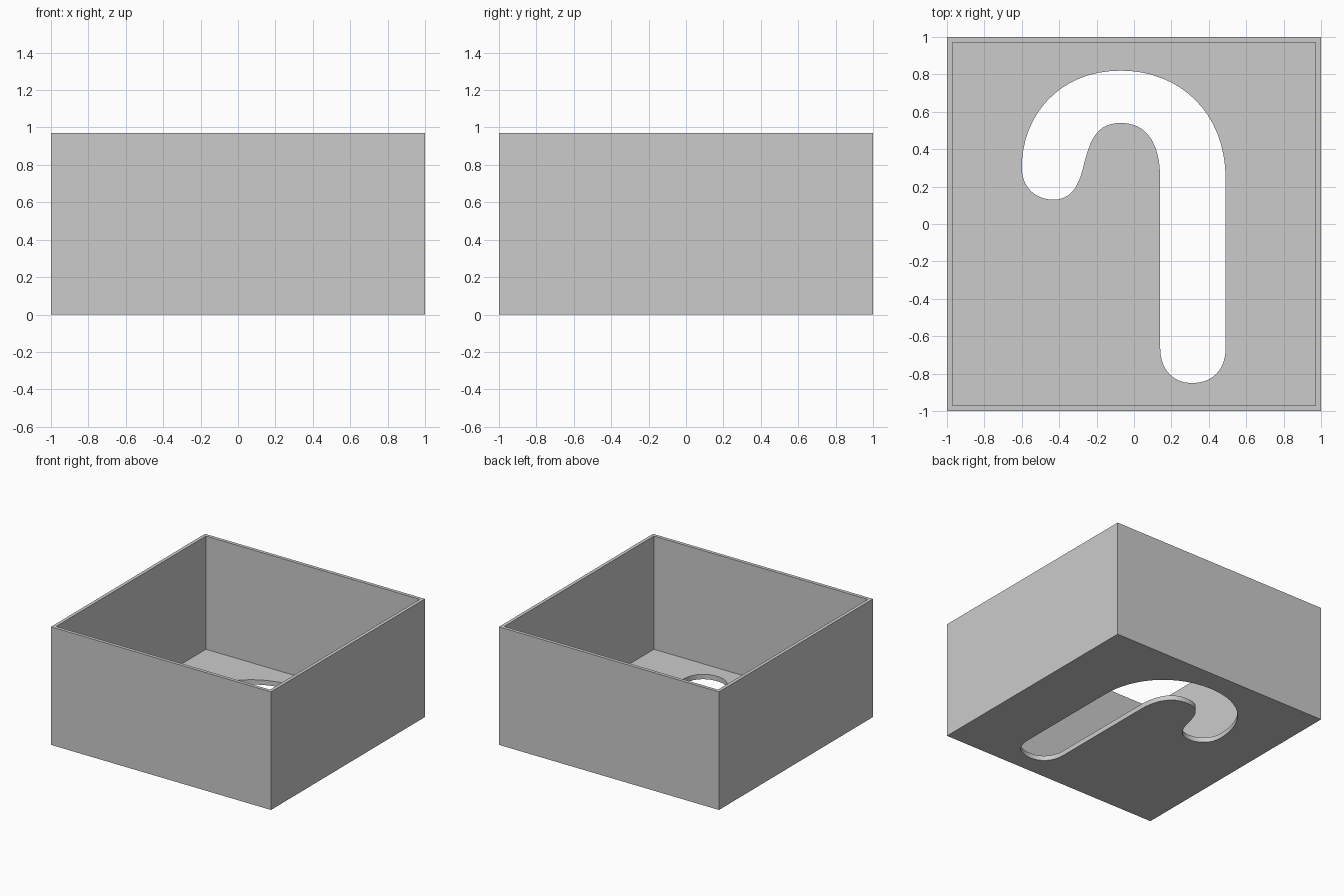
import bpy
import bmesh
from mathutils import Vector
from mathutils.geometry import interpolate_bezier

cube = bpy.data.objects.get("Cube")
if cube:
    bpy.data.objects.remove(cube, do_unlink=True)

HEIGHT, WALL, FLOOR = 0.97, 0.04, 0.04

grey = bpy.data.materials.new("plain grey")
grey.use_nodes = True
grey.diffuse_color = (0.6, 0.6, 0.6, 1)
grey.node_tree.nodes["Principled BSDF"].inputs["Base Color"].default_value = grey.diffuse_color


def make_object(name, bm):
    bmesh.ops.recalc_face_normals(bm, faces=bm.faces)
    mesh = bpy.data.meshes.new(name)
    bm.to_mesh(mesh)
    bm.free()
    mesh.materials.append(grey)
    obj = bpy.data.objects.new(name, mesh)
    bpy.context.collection.objects.link(obj)
    return obj


# Open box: inset the top face and push it down to the floor
bm = bmesh.new()
bmesh.ops.create_cube(bm, size=2)
for v in bm.verts:
    v.co.z = HEIGHT if v.co.z > 0 else 0
top = max(bm.faces, key=lambda f: f.calc_center_median().z)
bmesh.ops.inset_individual(bm, faces=[top], thickness=WALL)
inner = bmesh.ops.extrude_discrete_faces(bm, faces=[top])["faces"][0]
bmesh.ops.translate(bm, verts=inner.verts, vec=(0, 0, FLOOR - HEIGHT))
bmesh.ops.remove_doubles(bm, verts=bm.verts, dist=1e-5)
box = make_object("open_box", bm)

# Outline of the hooked slot: knot, outgoing handle, incoming handle
segments = [
    ((0.14, -0.66), (0.14, -0.78), (0.21, -0.85)),
    ((0.31, -0.85), (0.42, -0.85), (0.49, -0.78)),
    ((0.49, -0.66), None, None),
    ((0.49, 0.24), (0.49, 0.60), (0.24, 0.82)),
    ((-0.07, 0.82), (-0.40, 0.82), (-0.60, 0.58)),
    ((-0.60, 0.30), (-0.60, 0.20), (-0.53, 0.13)),
    ((-0.43, 0.13), (-0.34, 0.13), (-0.295, 0.20)),
    ((-0.27, 0.31), (-0.235, 0.45), (-0.20, 0.54)),
    ((-0.07, 0.54), (0.07, 0.54), (0.14, 0.43)),
    ((0.14, 0.24), None, None),
]
outline = []
for i, (knot, out, into) in enumerate(segments):
    end = segments[(i + 1) % len(segments)][0]
    if out:
        pts = interpolate_bezier(*(Vector(p) for p in (knot, out, into, end)), 17)
        outline += [p.to_2d() for p in pts[:-1]]
    else:
        outline.append(Vector(knot))

# Slot cutter, cut through the floor
bm = bmesh.new()
face = bm.faces.new([bm.verts.new((p.x, p.y, -0.2)) for p in outline])
side = bmesh.ops.extrude_face_region(bm, geom=[face])["geom"]
bmesh.ops.translate(bm, verts=[g for g in side if isinstance(g, bmesh.types.BMVert)], vec=(0, 0, 0.5))
cutter = make_object("slot_cutter", bm)
cutter.hide_render = True

cut = box.modifiers.new("slot", "BOOLEAN")
cut.operation = "DIFFERENCE"
cut.solver = "EXACT"
cut.object = cutter
bpy.ops.object.select_all(action="DESELECT")
box.select_set(True)
bpy.context.view_layer.objects.active = box
bpy.ops.object.modifier_apply(modifier=cut.name)
bpy.data.objects.remove(cutter, do_unlink=True)
bpy.ops.object.shade_smooth_by_angle()
